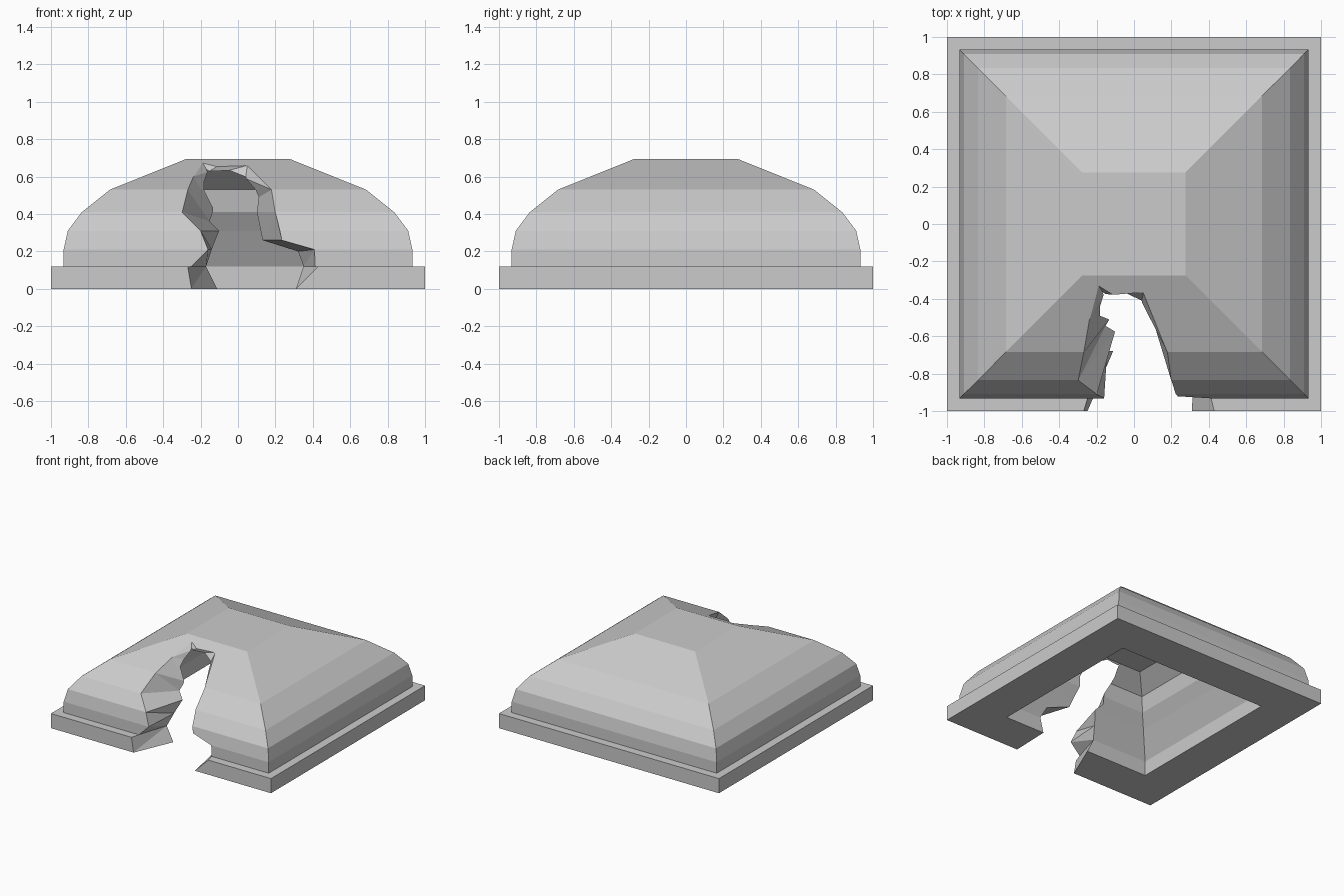
import bpy, bmesh

if "Cube" in bpy.data.objects:
    bpy.data.objects.remove(bpy.data.objects["Cube"])

# Square profiles: (half width, z)
OUTER = [(1, 0), (1, .12), (.932, .12), (.932, .21), (.91, .31), (.835, .41), (.685, .53), (.275, .695)]
INNER = [(.68, 0), (.68, .12), (.575, .31), (.515, .41), (.49, .53), (.36, .64)]


def finish(bm, name):
    bmesh.ops.recalc_face_normals(bm, faces=bm.faces)
    mesh = bpy.data.meshes.new(name)
    bm.to_mesh(mesh)
    bm.free()
    ob = bpy.data.objects.new(name, mesh)
    bpy.context.collection.objects.link(ob)
    return ob


def loft(bm, rings):
    loops = [[bm.verts.new(p) for p in r] for r in rings]
    for a, b in zip(loops, loops[1:]):
        for i in range(len(a)):
            j = (i + 1) % len(a)
            bm.faces.new((a[i], a[j], b[j], b[i]))
    return loops


def square(w, z):
    return [(-w, -w, z), (w, -w, z), (w, w, z), (-w, w, z)]


def wall_y(profile, z):
    """Front wall y of a profile at height z."""
    if z <= profile[0][1]:
        return -profile[0][0]
    for (w0, z0), (w1, z1) in zip(profile, profile[1:]):
        if z <= z1 and z1 > z0:
            return -(w0 + (w1 - w0) * (z - z0) / (z1 - z0))
    return -profile[-1][0]


# Hollow square dome: up the cavity and down the outside as one closed shell
bm = bmesh.new()
inside = loft(bm, [square(*p) for p in INNER])
outside = loft(bm, [square(*p) for p in OUTER])
bm.faces.new(inside[-1])
bm.faces.new(outside[-1])
for i in range(4):
    j = (i + 1) % 4
    bm.faces.new((inside[0][i], inside[0][j], outside[0][j], outside[0][i]))
dome = finish(bm, "dome_shell")

# Broken entrance: outer (x, z) matched with inner (x, z)
BREAK = [
    (-.25, -.1, -.11, -.1), (-.25, 0, -.11, 0), (-.27, .12, -.17, .12),
    (-.16, .21, -.14, .21), (-.20, .31, -.10, .31), (-.30, .41, -.15, .36),
    (-.27, .53, -.13, .43), (-.24, .60, -.18, .57), (-.19, .675, -.16, .625),
    (-.11, .655, -.06, .63), (.05, .66, .04, .59), (.18, .53, .11, .49),
    (.20, .41, .10, .41), (.235, .26, .13, .26), (.41, .21, .32, .20),
    (.43, .12, .35, .12), (.31, 0, .32, 0), (.31, -.1, .32, -.1)]
bm = bmesh.new()
rings = loft(bm, [
    [(a, -1.3, b) for a, b, c, d in BREAK],
    [(a, wall_y(OUTER, b) - .004, b) for a, b, c, d in BREAK],
    [(c, wall_y(INNER, d) + .004, d) for a, b, c, d in BREAK],
    [(c, -.15, d) for a, b, c, d in BREAK]])
bm.faces.new(rings[0])
bm.faces.new(rings[-1])
bmesh.ops.triangulate(bm, faces=bm.faces)
cutter = finish(bm, "entrance_cutter")
cutter.hide_render = True
cutter.hide_set(True)

cut = dome.modifiers.new("entrance", 'BOOLEAN')
cut.operation = 'DIFFERENCE'
cut.solver = 'EXACT'
cut.object = cutter
